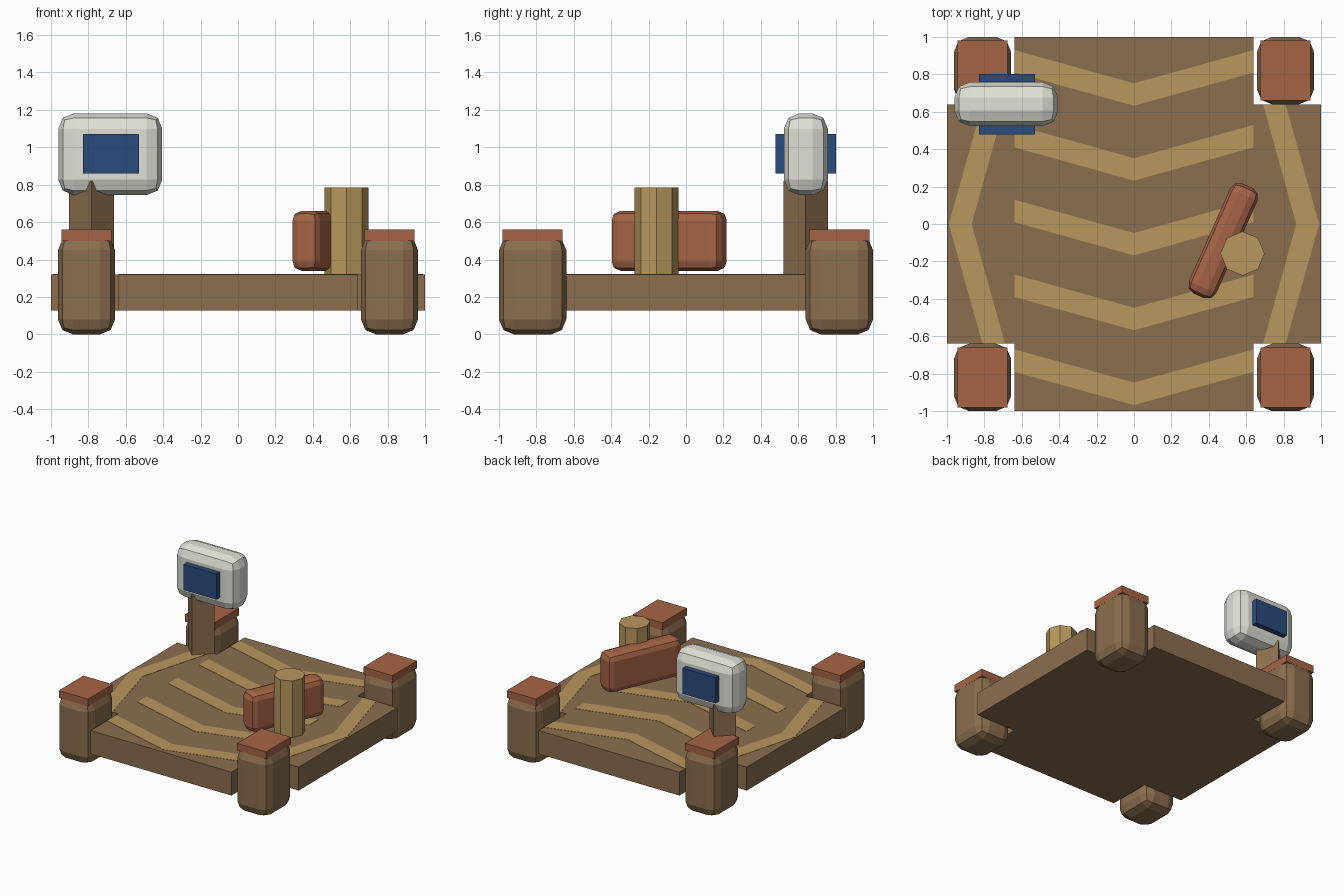
import bpy, bmesh, math

if "Cube" in bpy.data.objects:
    bpy.data.objects.remove(bpy.data.objects["Cube"])


def mat(name, rgb):
    m = bpy.data.materials.new(name)
    m.diffuse_color = (*rgb, 1)
    m.use_nodes = True
    m.node_tree.nodes["Principled BSDF"].inputs["Base Color"].default_value = m.diffuse_color
    return m


BROWN = mat("brown", (0.26, 0.156, 0.076))
SAND = mat("sand", (0.48, 0.31, 0.11))
RUST = mat("rust", (0.38, 0.127, 0.061))
WHITE = mat("off_white", (0.75, 0.75, 0.68))
BLUE = mat("blue", (0.023, 0.07, 0.205))


def finish(name, bm, material):
    bmesh.ops.recalc_face_normals(bm, faces=bm.faces)
    me = bpy.data.meshes.new(name)
    bm.to_mesh(me)
    bm.free()
    me.materials.append(material)
    ob = bpy.data.objects.new(name, me)
    bpy.context.collection.objects.link(ob)
    return ob


def box(name, center, size, material, bevel=0, turn=0):
    bm = bmesh.new()
    bmesh.ops.create_cube(bm, size=1)
    bmesh.ops.scale(bm, vec=size, verts=bm.verts)
    if bevel:
        bmesh.ops.bevel(bm, geom=bm.edges[:], offset=bevel, segments=2,
                        profile=0.5, affect='EDGES')
    ob = finish(name, bm, material)
    ob.location = center
    ob.rotation_euler.z = math.radians(turn)
    return ob


def prism(name, outline, z0, z1, material):
    bm = bmesh.new()
    face = bm.faces.new([bm.verts.new((x, y, z0)) for x, y in outline])
    ext = bmesh.ops.extrude_face_region(bm, geom=[face])["geom"]
    verts = [g for g in ext if isinstance(g, bmesh.types.BMVert)]
    bmesh.ops.translate(bm, vec=(0, 0, z1 - z0), verts=verts)
    return finish(name, bm, material)


def column(name, x, y, radius, sides, z0, z1, material):
    pts = [(x + radius * math.cos(math.tau * i / sides),
            y + radius * math.sin(math.tau * i / sides)) for i in range(sides)]
    return prism(name, pts, z0, z1, material)


# Platform with notched corners
n = 0.64
prism("platform", [(-n, -1), (n, -1), (n, -n), (1, -n), (1, n), (n, n),
                   (n, 1), (-n, 1), (-n, n), (-1, n), (-1, -n), (-n, -n)],
      0.128, 0.32, BROWN)

# Chevron stripes laid on the deck
for i in range(5):
    y = 0.93 - 0.4 * i
    prism(f"chevron_stripe_{i}", [(-n, y), (0, y - 0.178), (n, y), (n, y - 0.12),
                                  (0, y - 0.298), (-n, y - 0.12)],
          0.315, 0.322, SAND)
for s, side in ((-1, "left"), (1, "right")):
    prism(f"{side}_edge_stripe", [(s * 0.81, -n), (s * 0.99, 0), (s * 0.81, n),
                                  (s * 0.69, n), (s * 0.868, 0), (s * 0.69, -n)],
          0.315, 0.322, SAND)

# Corner feet with flat caps
for sx, a in ((-1, "left"), (1, "right")):
    for sy, b in ((-1, "front"), (1, "back")):
        x, y = sx * 0.81, sy * 0.82
        box(f"{b}_{a}_foot", (x, y, 0.265), (0.305, 0.36, 0.53), BROWN, 0.08)
        box(f"{b}_{a}_cap", (x, y, 0.53), (0.265, 0.32, 0.06), RUST)

# Octagonal stump and slanted panel
column("stump", 0.58, -0.158, 0.118, 8, 0.32, 0.785, SAND)
box("slanted_panel", (0.477, -0.09, 0.5), (0.643, 0.16, 0.32), RUST, 0.05, 66)

# Sign on a four-sided post, with screens on both faces
column("sign_post", -0.784, 0.64, 0.12, 4, 0.32, 0.82, BROWN)
box("sign_head", (-0.683, 0.641, 0.963), (0.556, 0.235, 0.437), WHITE, 0.083)
box("sign_screen", (-0.68, 0.64, 0.965), (0.3, 0.325, 0.21), BLUE)
